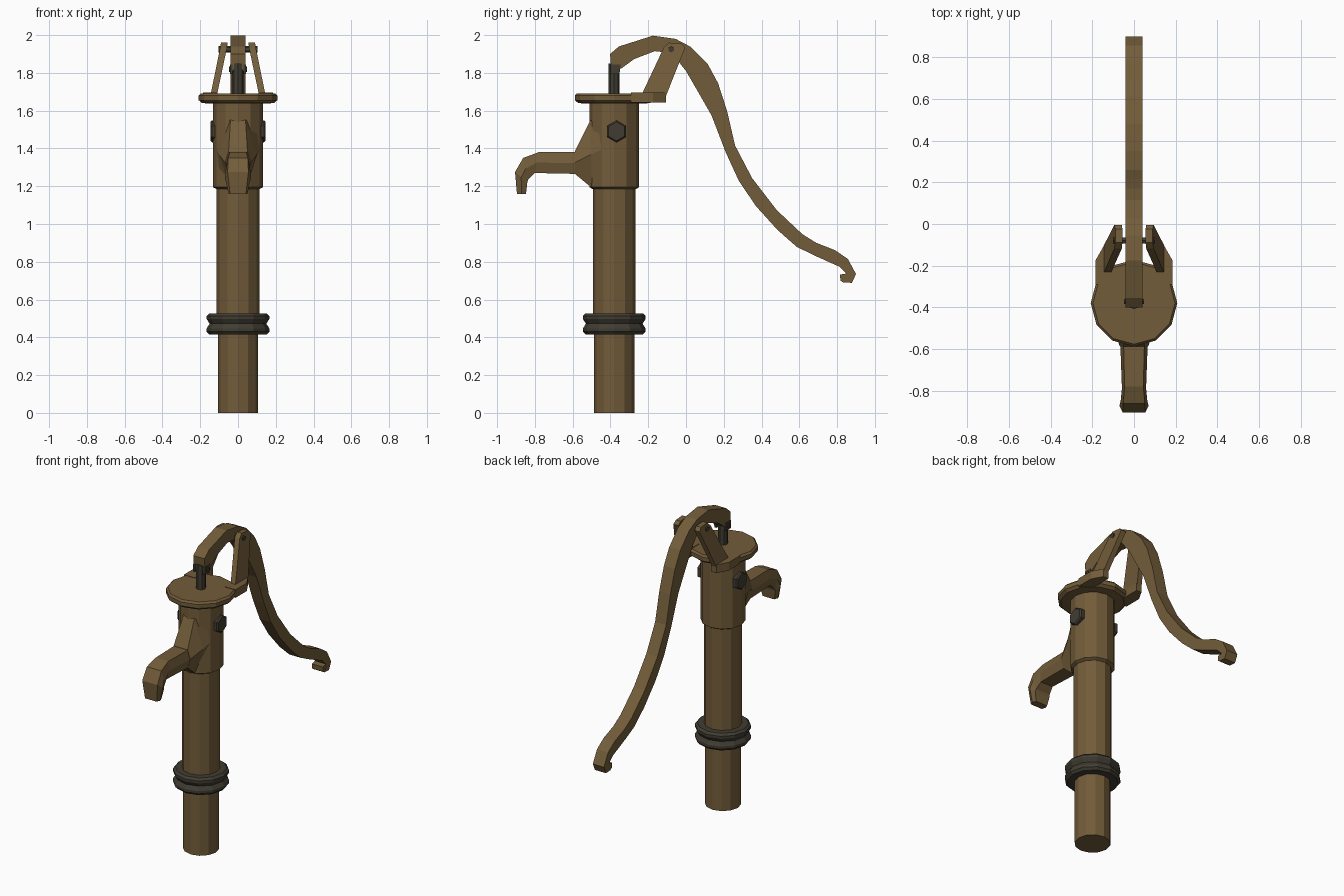
import bpy, bmesh, math
from mathutils import Vector

AXIS_Y = -0.38  # centre line of the column


def material(name, rgb):
    m = bpy.data.materials.new(name)
    m.diffuse_color = (*rgb, 1)
    return m


BRASS = material("aged brown", (0.17, 0.108, 0.042))
IRON = material("dark iron", (0.052, 0.046, 0.032))


def loft(name, rings, mat, mirror=False):
    """Skin a list of equal-length point rings and cap both ends."""
    bm = bmesh.new()
    rows = [[bm.verts.new(p) for p in r] for r in rings]
    n = len(rows[0])
    for a, b in zip(rows, rows[1:]):
        for i in range(n):
            j = (i + 1) % n
            bm.faces.new((a[i], a[j], b[j], b[i]))
    bm.faces.new(rows[0])
    bm.faces.new(rows[-1])
    bmesh.ops.recalc_face_normals(bm, faces=bm.faces)
    me = bpy.data.meshes.new(name)
    bm.to_mesh(me)
    bm.free()
    me.materials.append(mat)
    ob = bpy.data.objects.new(name, me)
    bpy.context.collection.objects.link(ob)
    if mirror:
        ob.modifiers.new("mirror", 'MIRROR').use_bisect_axis[0] = False
    return ob


def lathe(name, profile, mat, sides=12, y=AXIS_Y):
    """Turn (radius, z) points around the column axis."""
    ang = [2 * math.pi * i / sides for i in range(sides)]
    return loft(name, [[(r * math.cos(a), y + r * math.sin(a), z) for a in ang]
                       for r, z in profile], mat)


def rod_x(name, x0, x1, y, z, r, mat, mirror=False, bevel=0.0):
    """Hexagonal bar along x, a corner pointing up."""
    ang = [math.pi / 2 + math.pi * i / 3 for i in range(6)]
    secs = [(x0, r), (x1 - bevel, r), (x1, r - bevel)] if bevel else [(x0, r), (x1, r)]
    return loft(name, [[(x, y + k * math.cos(a), z + k * math.sin(a)) for a in ang]
                       for x, k in secs], mat, mirror)


# Column
lathe("lower_pipe", [(0.107, 0), (0.107, 0.44)], BRASS)
lathe("upper_pipe", [(0.113, 0.50), (0.113, 1.21)], BRASS)
lathe("collar", [(0.11, 0.415), (0.152, 0.415), (0.166, 0.43), (0.166, 0.447),
                 (0.15, 0.472), (0.166, 0.497), (0.166, 0.513), (0.152, 0.527),
                 (0.11, 0.527)], IRON)

# Pump head with its flat cap
lathe("head", [(0.115, 1.185), (0.132, 1.195), (0.132, 1.64), (0.12, 1.65)], BRASS)
lathe("cap", [(0.15, 1.638), (0.19, 1.64), (0.208, 1.655), (0.208, 1.68),
              (0.197, 1.692)], BRASS)


def hex_section(outer, inner, side, flat):
    """Six-sided section in a plane containing x, between two (y, z) points."""
    o, i = Vector(outer), Vector(inner)
    m = (o + i) / 2
    return [(flat, *o), (side, *m), (flat, *i), (-flat, *i), (-side, *m), (-flat, *o)]


# Bulge blending the head into the spout
loft("spout_root", [
    hex_section((-0.40, 1.64), (-0.40, 1.19), 0.125, 0.10),
    hex_section((-0.508, 1.545), (-0.497, 1.19), 0.10, 0.04),
    hex_section((-0.588, 1.385), (-0.588, 1.265), 0.068, 0.05)], BRASS)

# Spout
loft("spout", [hex_section(*s) for s in (
    ((-0.57, 1.38), (-0.57, 1.265), 0.066, 0.05),
    ((-0.78, 1.38), (-0.80, 1.27), 0.058, 0.045),
    ((-0.862, 1.35), (-0.835, 1.235), 0.064, 0.052),
    ((-0.905, 1.275), (-0.84, 1.22), 0.07, 0.055),
    ((-0.895, 1.16), (-0.847, 1.16), 0.05, 0.042))], BRASS)

# Side bolts
rod_x("side_bolts", 0.11, 0.146, -0.368, 1.49, 0.058, IRON, True, 0.008)

# Bracket feet and leaning arms
foot = [(0.185, -0.29), (0.185, -0.175), (0.145, -0.105), (0.108, -0.105), (0.108, -0.29)]
loft("bracket_feet", [[(x, y, z) for x, y in foot] for z in (1.642, 1.695)], BRASS, True)
loft("bracket_arms", [[(x0, y0, z0), (x1, y0, z0), (x1, y1, z1), (x0, y1, z1)]
                      for x0, x1, y0, z0, y1, z1 in (
    (0.112, 0.146, -0.237, 1.68, -0.105, 1.68),
    (0.058, 0.094, -0.117, 1.935, -0.004, 1.935),
    (0.056, 0.09, -0.09, 1.96, -0.025, 1.955))], BRASS, True)
rod_x("pivot_pin", -0.102, 0.102, -0.079, 1.925, 0.017, IRON)

# Piston rod, clevis and its pin
lathe("piston_rod", [(0.029, 1.66), (0.029, 1.85)], IRON, 8, -0.38)
loft("clevis", [[(x, y, z) for y, z in ((-0.40, 1.795), (-0.352, 1.795),
                                        (-0.345, 1.845), (-0.40, 1.845))]
                for x in (0.028, 0.042)], IRON, True)
rod_x("clevis_pin", -0.047, 0.047, -0.373, 1.82, 0.014, IRON)

# Handle: upper and lower edge points (y, z) joined in pairs
upper = [(-0.402, 1.90), (-0.355, 1.94), (-0.175, 1.997), (-0.055, 1.98), (0.025, 1.938),
         (0.116, 1.845), (0.17, 1.745), (0.217, 1.60), (0.26, 1.415), (0.35, 1.243),
         (0.48, 1.074), (0.615, 0.947), (0.69, 0.90), (0.788, 0.862), (0.857, 0.815),
         (0.90, 0.735), (0.878, 0.688)]
lower = [(-0.395, 1.81), (-0.34, 1.825), (-0.275, 1.873), (-0.165, 1.915), (-0.075, 1.905),
         (0.0, 1.81), (0.055, 1.715), (0.135, 1.575), (0.21, 1.38), (0.28, 1.228),
         (0.37, 1.095), (0.485, 0.968), (0.585, 0.88), (0.68, 0.833), (0.81, 0.775),
         (0.848, 0.738), (0.835, 0.692)]
W = 0.04
loft("handle", [[(-W, *u), (W, *u), (W, *l), (-W, *l)] for u, l in zip(upper, lower)], BRASS)
# Curled lip at the handle end
lip = [(0.86, 0.74), (0.815, 0.732), (0.818, 0.70), (0.835, 0.689), (0.878, 0.689)]
loft("handle_lip", [[(x, y, z) for y, z in lip] for x in (-W + 0.001, W - 0.001)], BRASS)
